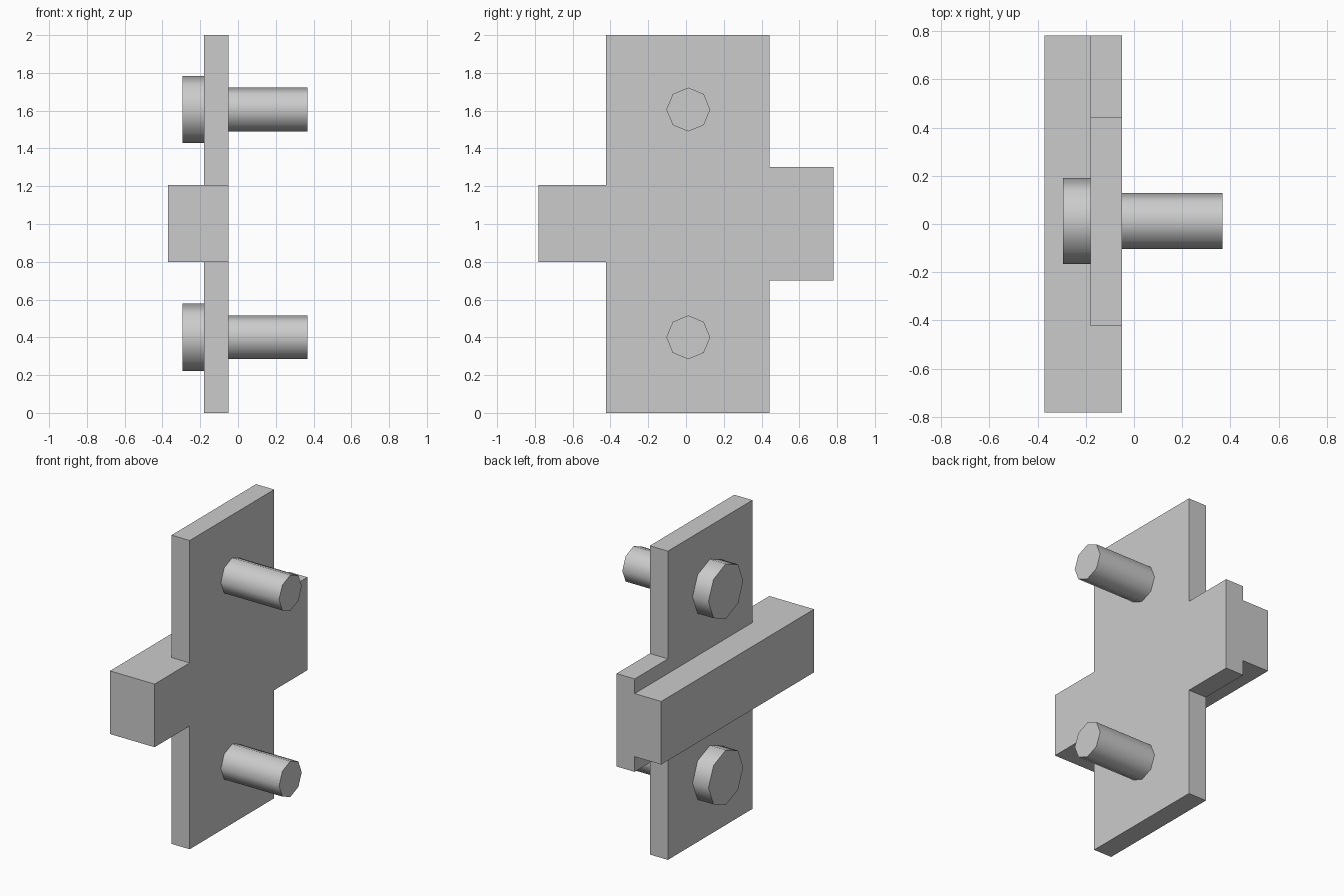
import bpy, bmesh
from math import cos, sin, pi, radians

if "Cube" in bpy.data.objects:
    bpy.data.objects.remove(bpy.data.objects["Cube"])


def prism(name, profile, axis, lo, hi, smooth=False):
    """Extrude a 2D profile from lo to hi along x (profile = y,z) or z (profile = x,y)."""
    place = (lambda a, b, t: (t, a, b)) if axis == 'x' else (lambda a, b, t: (a, b, t))
    bm = bmesh.new()
    face = bm.faces.new([bm.verts.new(place(a, b, lo)) for a, b in profile])
    ext = bmesh.ops.extrude_face_region(bm, geom=[face])
    verts = [v for v in ext['geom'] if isinstance(v, bmesh.types.BMVert)]
    bmesh.ops.translate(bm, verts=verts, vec=place(0, 0, hi - lo))
    bmesh.ops.recalc_face_normals(bm, faces=bm.faces)
    mesh = bpy.data.meshes.new(name)
    bm.to_mesh(mesh)
    bm.free()
    obj = bpy.data.objects.new(name, mesh)
    bpy.context.collection.objects.link(obj)
    if smooth:
        bpy.ops.object.select_all(action='DESELECT')
        obj.select_set(True)
        bpy.context.view_layer.objects.active = obj
        bpy.ops.object.shade_smooth_by_angle(angle=radians(60))
    return obj


def octagon(y, z, r):
    return [(y + r * cos(i * pi / 4), z + r * sin(i * pi / 4)) for i in range(8)]


BACK, FACE = -0.18, -0.05

# Upright plate with a side tab
prism("plate", [(-0.423, 0), (0.442, 0), (0.442, 0.7), (0.782, 0.7),
                (0.782, 1.302), (0.442, 1.302), (0.442, 2), (-0.423, 2)],
      'x', BACK, FACE)

# Cross bar behind the plate, its free end thickened to meet the plate face
prism("cross_bar", [(-0.37, -0.782), (FACE, -0.782), (FACE, -0.423),
                    (BACK, -0.423), (BACK, 0.782), (-0.37, 0.782)],
      'z', 0.798, 1.207)

# Two bolts: wide head behind, shank in front
for label, z in (("lower", 0.4), ("upper", 1.606)):
    prism(label + "_bolt_head", octagon(0.012, z, 0.178), 'x', -0.294, BACK, True)
    prism(label + "_bolt_shank", octagon(0.012, z, 0.116), 'x', FACE, 0.367, True)
